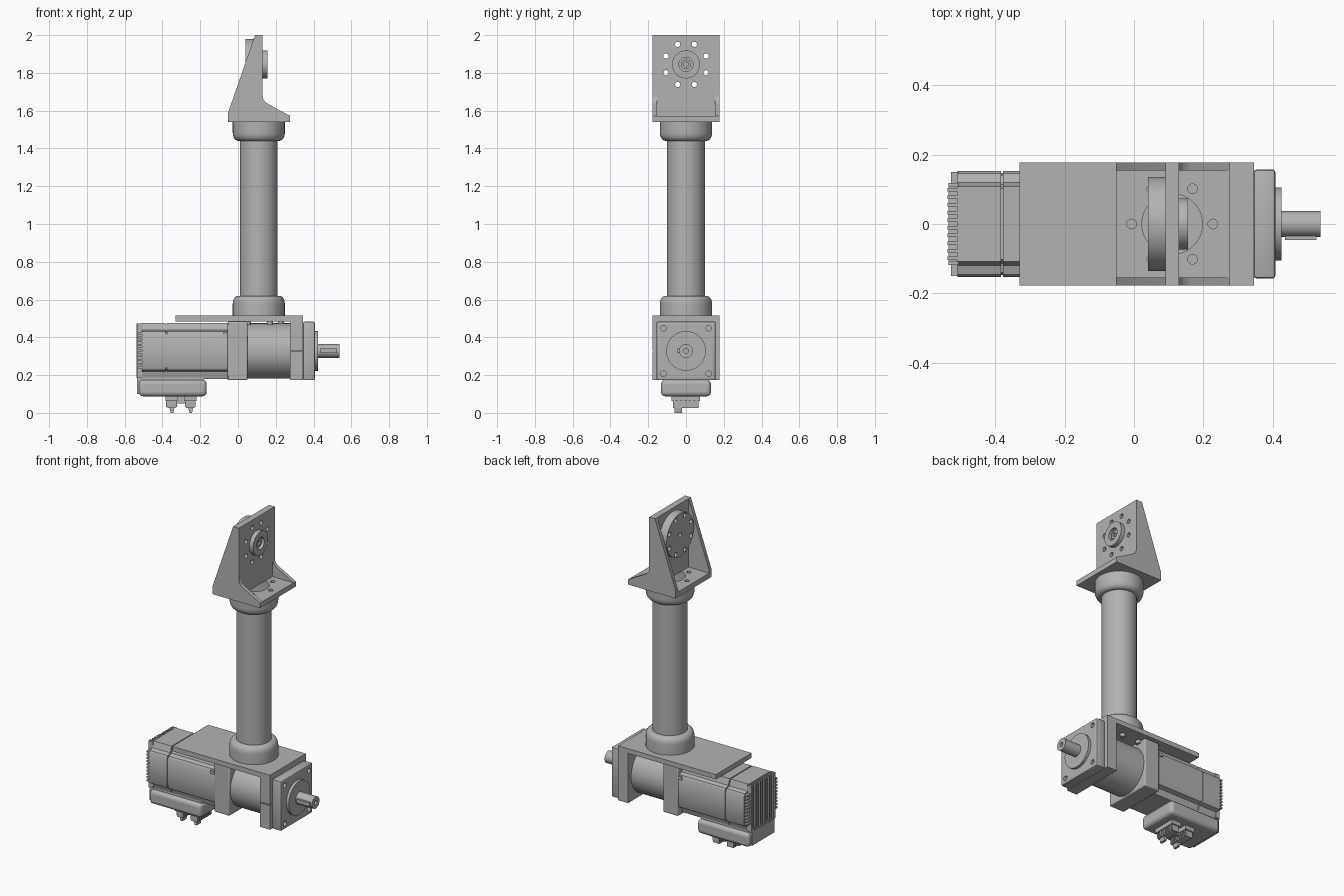
import bpy, bmesh
from math import sin, cos, pi, radians
from mathutils import Vector

cube = bpy.data.objects.get("Cube")
if cube:
    bpy.data.objects.remove(cube, do_unlink=True)

metal = bpy.data.materials.new("machined_grey")
metal.use_nodes = True
GREY = (0.45, 0.45, 0.45, 1)
metal.diffuse_color = GREY
metal.node_tree.nodes["Principled BSDF"].inputs["Base Color"].default_value = GREY
parts = []


def finish(name, bm, bevel=0, segments=2):
    bmesh.ops.recalc_face_normals(bm, faces=bm.faces)
    me = bpy.data.meshes.new(name)
    bm.to_mesh(me)
    bm.free()
    me.materials.append(metal)
    ob = bpy.data.objects.new(name, me)
    bpy.context.collection.objects.link(ob)
    if bevel:
        m = ob.modifiers.new("Bevel", "BEVEL")
        m.width, m.segments, m.limit_method = bevel, segments, "ANGLE"
    parts.append(ob)
    return ob


def add_prism(bm, pts, axis, lo, hi):
    """Extrude a 2D outline along an axis; the outline uses the other two axes in order."""
    def place(p, d):
        return {"x": (d, *p), "y": (p[0], d, p[1]), "z": (*p, d)}[axis]
    a = [bm.verts.new(place(p, lo)) for p in pts]
    b = [bm.verts.new(place(p, hi)) for p in pts]
    bm.faces.new(a)
    bm.faces.new(b[::-1])
    for i in range(len(a)):
        j = (i + 1) % len(a)
        bm.faces.new((a[i], a[j], b[j], b[i]))


def prism(name, pts, axis, lo, hi, **kw):
    bm = bmesh.new()
    add_prism(bm, pts, axis, lo, hi)
    return finish(name, bm, **kw)


def rect(a0, a1, b0, b1):
    return [(a0, b0), (a1, b0), (a1, b1), (a0, b1)]


def box(name, x, y, z, **kw):
    return prism(name, rect(*x, *y), "z", *z, **kw)


def circle(c, r, n=48, start=0):
    return [(c[0] + r * cos(start + 2 * pi * i / n),
             c[1] + r * sin(start + 2 * pi * i / n)) for i in range(n)]


def lathe(name, profile, cx, n=64):
    """Revolve a closed (radius, z) outline about a vertical axis."""
    bm = bmesh.new()
    rings = [[bm.verts.new((cx + r * cos(2 * pi * i / n), r * sin(2 * pi * i / n), z))
              for r, z in profile] for i in range(n)]
    k = len(profile)
    for i in range(n):
        a, b = rings[i], rings[(i + 1) % n]
        for j in range(k):
            bm.faces.new((a[j], a[(j + 1) % k], b[(j + 1) % k], b[j]))
    return finish(name, bm)


def cut(ob, prisms):
    """Subtract a set of prisms, given as (outline, axis, low, high)."""
    bm = bmesh.new()
    for p in prisms:
        add_prism(bm, *p)
    cutter = finish("cutter", bm)
    parts.remove(cutter)
    m = ob.modifiers.new("Cut", "BOOLEAN")
    m.operation, m.solver, m.object = "DIFFERENCE", "EXACT", cutter
    graph = bpy.context.evaluated_depsgraph_get()
    me = bpy.data.meshes.new_from_object(ob.evaluated_get(graph))
    ob.modifiers.clear()
    ob.data = me
    bpy.data.objects.remove(cutter, do_unlink=True)


CX = 0.11            # column axis
W = 0.177            # bracket half width
HUB = (0, 1.845)     # output hub centre in y, z
AXIS = (0, 0.328)    # motor axis in y, z

# Column tube and its rounded collars
lathe("column_tube", [(0.087, 0.53), (0.1, 0.53), (0.1, 1.53), (0.087, 1.53)], CX)
collar = [(0.087, 0), (0.138, 0), (0.138, 0.062)]
collar += [(0.108 + 0.03 * cos(a), 0.062 + 0.043 * sin(a))
           for a in [i * pi / 12 for i in range(1, 7)]] + [(0.087, 0.105)]
lathe("lower_collar", [(r, 0.515 + z) for r, z in collar], CX)
lathe("upper_collar", [(r, 1.545 - z) for r, z in collar], CX)

# Upper angle bracket: base, upright and two side gussets
bolts = [(CX + 0.117 * cos(i * pi / 3), 0.117 * sin(i * pi / 3)) for i in range(6)]
base = box("bracket_base", (-0.052, 0.276), (-W, W), (1.54, 1.572))
cut(base, [(circle((CX, 0), 0.087), "z", 1.5, 1.6)]
    + [(circle(b, 0.014, 16), "z", 1.5, 1.6) for b in bolts])
upright = box("bracket_upright", (0.09, 0.13), (-W, W), (1.572, 2.0))
hub_holes = [(circle(p, 0.014, 16), "x", 0, 0.2)
             for p in circle(HUB, 0.115, 8, pi / 8)]
centre_hole = [(circle(HUB, 0.013, 16), "x", 0, 0.2)]
cut(upright, hub_holes + centre_hole)
gusset = [(-0.052, 1.54), (0.276, 1.54), (0.276, 1.572), (0.165, 1.632),
          (0.143, 1.647), (0.133, 1.662), (0.13, 1.685), (0.13, 2.0),
          (0.09, 2.0), (-0.052, 1.59)]
for side, s in (("left", 1), ("right", -1)):
    prism("bracket_gusset_" + side, gusset, "y", s * (W - 0.023), s * W)

# Output disc behind the upright and bored boss in front of it
disc = prism("output_disc", circle(HUB, 0.135, 64), "x", 0.04, 0.09)
cut(disc, hub_holes + centre_hole)
boss = prism("output_boss", circle(HUB, 0.074), "x", 0.13, 0.156)
cut(boss, [(circle(HUB, 0.037, 32), "x", 0.135, 0.2)])
boss_ring = prism("output_boss_ring", circle(HUB, 0.026, 32), "x", 0.13, 0.145)
cut(boss_ring, centre_hole)

# Lower bracket: top plate and gearbox mounting plate
box("mount_top_plate", (-0.33, 0.345), (-W, W), (0.485, 0.515))
mount = box("mount_end_plate", (0.276, 0.345), (-W, W), (0.175, 0.485))
cut(mount, [(rect(0.26, 0.36, 0.325, 0.331), "y", -0.2, -0.15)])
for i, b in enumerate(bolts):
    prism("mount_bolt_%d" % i, circle(b, 0.016, 16), "z", 0.465, 0.49)

# Gearbox: cylinder, square face flange, pilot boss and keyed shaft
prism("gearbox_body", circle(AXIS, 0.147, 64), "x", 0.04, 0.28)
flange = prism("gearbox_flange", rect(-0.157, 0.157, 0.173, 0.483), "x", 0.345, 0.407,
               bevel=0.008)
cut(flange, [(circle((y, AXIS[1] + z), 0.015, 16), "x", 0.3, 0.5)
             for y in (-0.12, 0.12) for z in (-0.12, 0.12)])
prism("pilot_boss", circle(AXIS, 0.105, 64), "x", 0.407, 0.424)
shaft = prism("output_shaft", circle(AXIS, 0.037, 32), "x", 0.424, 0.537)
cut(shaft, [(circle(AXIS, 0.013, 16), "x", 0.5, 0.6)])
box("shaft_key", (0.435, 0.525), (-0.046, -0.025), (0.316, 0.34))

# Motor: front flange, shouldered body and rear cover
prism("motor_flange", rect(-0.157, 0.157, 0.173, 0.483), "x", -0.055, 0.05, bevel=0.006)
half = [(0.153, 0), (0.153, 0.088), (0.145, 0.102), (0.12, 0.11), (0.108, 0.148)]


def section(shrink):
    q = [(y - shrink, z - shrink * (z > 0)) for y, z in half]
    right = [(y, -z) for y, z in q[:0:-1]] + q
    return [(y, AXIS[1] + z) for y, z in right] + [(-y, AXIS[1] + z) for y, z in right[::-1]]


prism("motor_body", section(0), "x", -0.377, -0.055)
prism("motor_seam", section(0.006), "x", -0.383, -0.377)
prism("rear_cover", section(0), "x", -0.508, -0.383)
box("motor_tab", (-0.08, -0.055), (-0.16, 0.16), (0.405, 0.425))

# Cooling fins across the back, with short slats at both edges
for i in range(10):
    y = -0.099 + i * 0.022
    box("rear_fin_%d" % i, (-0.537, -0.505), (y - 0.005, y + 0.005), (0.185, 0.473))
for s in (-1, 1):
    for i in range(10):
        z = 0.24 + i * 0.02
        y = sorted((s * 0.112, s * 0.15))
        box("edge_slat", (-0.527, -0.505), y, (z - 0.005, z + 0.005))
    box("rear_edge_rib", (-0.534, -0.505), sorted((s * 0.108, s * 0.118)), (0.185, 0.473))

# Connector housing below the motor
box("housing_neck", (-0.51, -0.18), (-0.11, 0.11), (0.16, 0.19))
box("connector_housing", (-0.525, -0.166), (-0.132, 0.132), (0.088, 0.175),
    bevel=0.022, segments=4)
box("housing_back", (-0.534, -0.5), (-0.11, 0.11), (0.1, 0.2))

# Plugs under the housing
for x, name in ((-0.352, "rear_plug"), (-0.253, "front_plug")):
    box(name + "_collar", (x - 0.032, x + 0.032), (-0.078, 0.073), (0.062, 0.095))
    box(name + "_body", (x - 0.022, x + 0.022), (-0.07, 0.065), (0.025, 0.065))
    for i in range(6):
        y = -0.06 + i * 0.023
        box(name + "_rib", (x - 0.028, x + 0.028), (y - 0.005, y + 0.005), (0.03, 0.065))
    prism(name + "_latch", [(x - 0.02, 0.06), (x + 0.02, 0.06), (x + 0.01, 0), (x - 0.004, 0)],
          "y", -0.06, -0.02)
box("plug_bridge", (-0.33, -0.275), (-0.02, 0.015), (0.05, 0.095))

# Smooth the round surfaces and keep the edges crisp
bpy.ops.object.select_all(action="DESELECT")
for ob in parts:
    ob.select_set(True)
bpy.context.view_layer.objects.active = parts[0]
bpy.ops.object.shade_smooth_by_angle(angle=radians(30))
